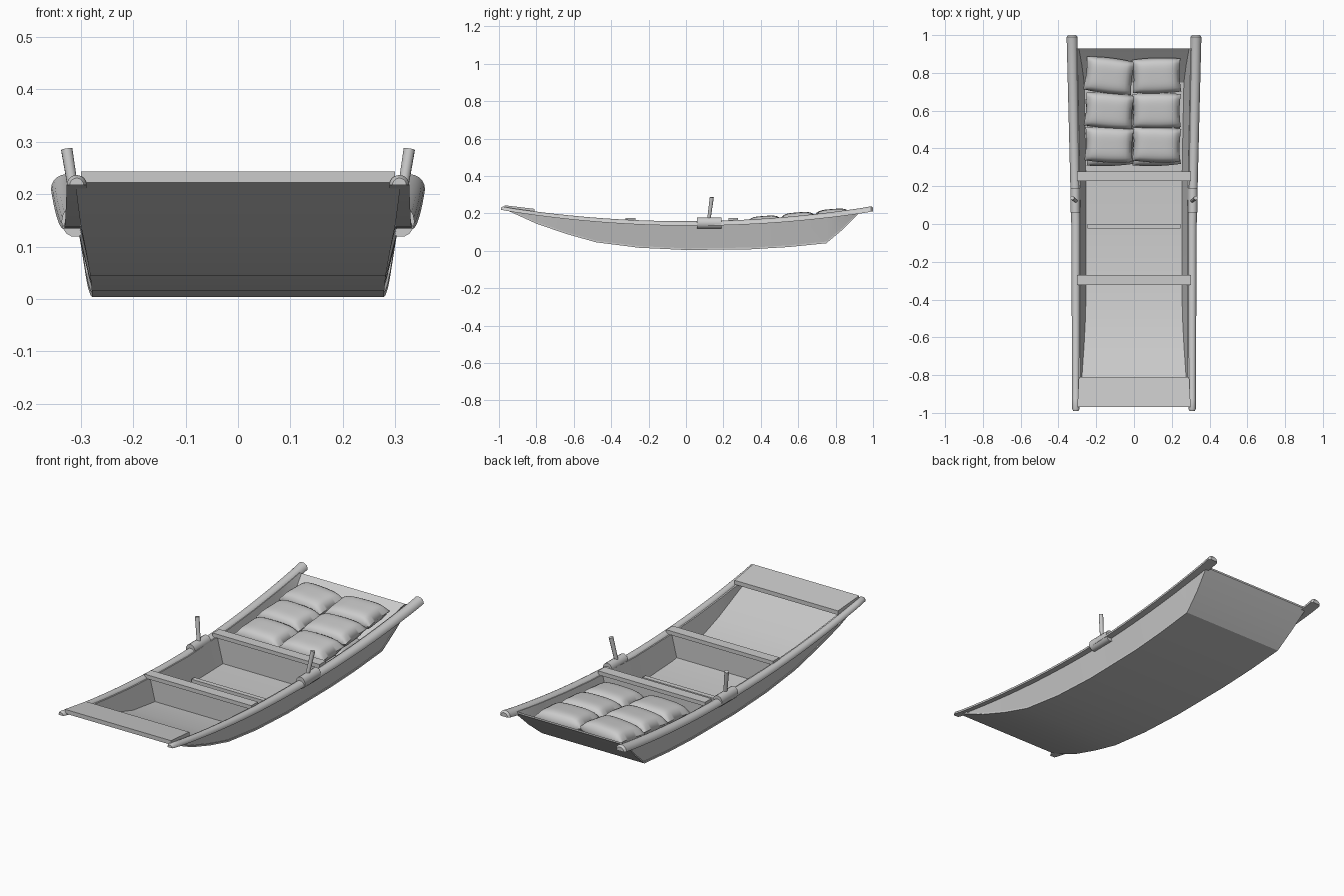
import bpy, bmesh, math
from mathutils import Matrix, Vector

if "Cube" in bpy.data.objects:
    bpy.data.objects.remove(bpy.data.objects["Cube"])

wood = bpy.data.materials.new("pale grey")
wood.use_nodes = True
GREY = (0.6, 0.6, 0.6, 1)
wood.diffuse_color = GREY
wood.node_tree.nodes["Principled BSDF"].inputs["Base Color"].default_value = GREY


def finish(name, bm, angle=30):
    bmesh.ops.recalc_face_normals(bm, faces=bm.faces)
    mesh = bpy.data.meshes.new(name)
    bm.to_mesh(mesh)
    bm.free()
    mesh.materials.append(wood)
    ob = bpy.data.objects.new(name, mesh)
    bpy.context.collection.objects.link(ob)
    bpy.ops.object.select_all(action="DESELECT")
    ob.select_set(True)
    bpy.context.view_layer.objects.active = ob
    bpy.ops.object.shade_smooth_by_angle(angle=math.radians(angle))
    return ob


def loft(name, rings, angle=30):
    """Skin closed rings of equal length and cap both ends."""
    bm = bmesh.new()
    loops = [[bm.verts.new(p) for p in ring] for ring in rings]
    n = len(loops[0])
    for a, b in zip(loops, loops[1:]):
        for i in range(n):
            j = (i + 1) % n
            bm.faces.new((a[i], a[j], b[j], b[i]))
    bm.faces.new(loops[0])
    bm.faces.new(loops[-1])
    return finish(name, bm, angle)


def box_ring(y, w, z0, z1):
    return [(-w, y, z0), (w, y, z0), (w, y, z1), (-w, y, z1)]


def rail_top(y):
    return 0.158 + 0.08 * y * y


def rail_x(y):
    return 0.308 + 0.02 * max(y, 0)


def rail_r(y):
    return 0.024 + 0.005 * y


# Hull stations: y, bottom height, bottom half width
stations = [(-0.97, 0.222, 0.305), (-0.8, 0.145, 0.295), (-0.64, 0.09, 0.284),
            (-0.48, 0.045, 0.276), (-0.25, 0.016, 0.273), (0, 0.004, 0.273),
            (0.35, 0.008, 0.276), (0.55, 0.02, 0.28), (0.75, 0.04, 0.284),
            (0.84, 0.115, 0.296), (0.93, 0.205, 0.312)]


def floor_at(y):
    for a, b in zip(stations, stations[1:]):
        if a[0] <= y <= b[0]:
            t = (y - a[0]) / (b[0] - a[0])
            return a[1] + t * (b[1] - a[1]) + 0.018, a[2] + t * (b[2] - a[2]) - 0.02


# Open hull with thick walls, and a slightly wider bottom plank
hull, plank = [], []
for y, z, w in stations:
    top = max(rail_top(y) - 0.012, z + 0.004)
    wt = max(rail_x(y) - 0.004, w)
    inner = min(z + 0.018, top - 0.001)
    hull.append([(-wt, y, top), (-w, y, z + 0.002), (w, y, z + 0.002), (wt, y, top),
                 (wt - 0.022, y, top), (w - 0.02, y, inner),
                 (0.02 - w, y, inner), (0.022 - wt, y, top)])
    plank.append(box_ring(y, w + 0.006, z, z + 0.009))
loft("hull", hull, 25)
loft("bottom_plank", plank, 25)

# Half-round gunwale rails, tapering to the bow with rounded tips
for side, label in ((1, "left"), (-1, "right")):
    rings = []
    for k in range(33):
        y = -0.99 + 1.99 * k / 32
        r = rail_r(y)
        tip = 0.7 if k in (0, 32) else 1
        base = rail_top(y) - r
        arc = [math.pi * i / 10 for i in range(11)]
        rings.append([(side * rail_x(y) + r * tip * math.cos(a), y,
                       base + r * tip * math.sin(a)) for a in arc])
        if k in (0, 32):
            full = [(side * rail_x(y) + r * math.cos(a), y + (0.01 if k == 0 else -0.01),
                     base + r * math.sin(a)) for a in arc]
            rings.insert(len(rings) if k == 0 else -1, full)
    loft(label + "_rail", rings, 40)

    # Oarlock sleeve wrapped over the rail
    sleeve = []
    for y in (0.06, 0.19):
        sleeve.append([(side * 0.311 + 0.026 * math.cos(a), y, 0.148 + 0.03 * math.sin(a))
                       for a in [math.tau * i / 14 for i in range(14)]])
    loft(label + "_oarlock_sleeve", sleeve, 40)

    # Tilted thole pin
    low, high = Vector((side * 0.305, 0.12, 0.15)), Vector((side * 0.327, 0.138, 0.286))
    bm = bmesh.new()
    rot = (high - low).to_track_quat("Z", "Y").to_matrix().to_4x4()
    bmesh.ops.create_cone(bm, cap_ends=True, segments=12, radius1=0.009, radius2=0.011,
                          depth=(high - low).length,
                          matrix=Matrix.Translation((low + high) / 2) @ rot)
    finish(label + "_thole_pin", bm, 40)

# Sloping bow deck
loft("bow_deck", [box_ring(-0.97, 0.3, 0.222, 0.243), box_ring(-0.81, 0.292, 0.203, 0.224)])

# Thwarts with bulkheads underneath
for y, label in ((-0.297, "front"), (0.253, "rear")):
    loft(label + "_thwart", [box_ring(y - 0.026, 0.302, 0.155, 0.175),
                             box_ring(y + 0.026, 0.302, 0.155, 0.175)])
    z, w = floor_at(y)
    panel = [[(-w, yy, z - 0.005), (w, yy, z - 0.005), (0.29, yy, 0.158), (-0.29, yy, 0.158)]
             for yy in (y - 0.01, y + 0.01)]
    loft(label + "_bulkhead", panel)

# Low floor rib amidships
loft("floor_rib", [box_ring(-0.025, 0.246, 0.015, 0.05), box_ring(0.0, 0.246, 0.015, 0.05)])


def sack(name, x, y, top, turn, tilt):
    """Plump pillow with pinched seams and slightly flared corners."""
    bm = bmesh.new()
    for sign in (1, -1):
        made = bmesh.ops.create_grid(bm, x_segments=14, y_segments=14, size=1)
        for v in made["verts"]:
            u, t = v.co.x, v.co.y
            puff = max(0, (1 - u ** 4) * (1 - t ** 4)) ** 0.5
            v.co = (0.128 * u * (1 - 0.05 * (1 - t * t)),
                    0.095 * t * (1 - 0.08 * (u * u)),
                    sign * 0.045 * puff)
    bmesh.ops.remove_doubles(bm, verts=bm.verts, dist=0.0005)
    place = (Matrix.Translation((x, y, top - 0.045)) @ Matrix.Rotation(turn, 4, "Z")
             @ Matrix.Rotation(tilt, 4, "X"))
    bm.transform(place)
    finish(name, bm, 60)


# Stacked cargo sacks, three rows of two, with a lower layer
for row, (y, top) in enumerate(((0.42, 0.186), (0.6, 0.205), (0.785, 0.223))):
    for side, label in ((1, "left"), (-1, "right")):
        turn = -0.04 * (row + 1) if side < 0 else 0.03 * (row - 1)
        sack(f"{label}_sack_{row + 1}", side * 0.126 - 0.006, y, top, turn, 0.08)
        if row < 2:
            sack(f"{label}_lower_sack_{row + 1}", side * 0.122 - 0.004, y - 0.018,
                 top - 0.068, -turn, 0.05)
